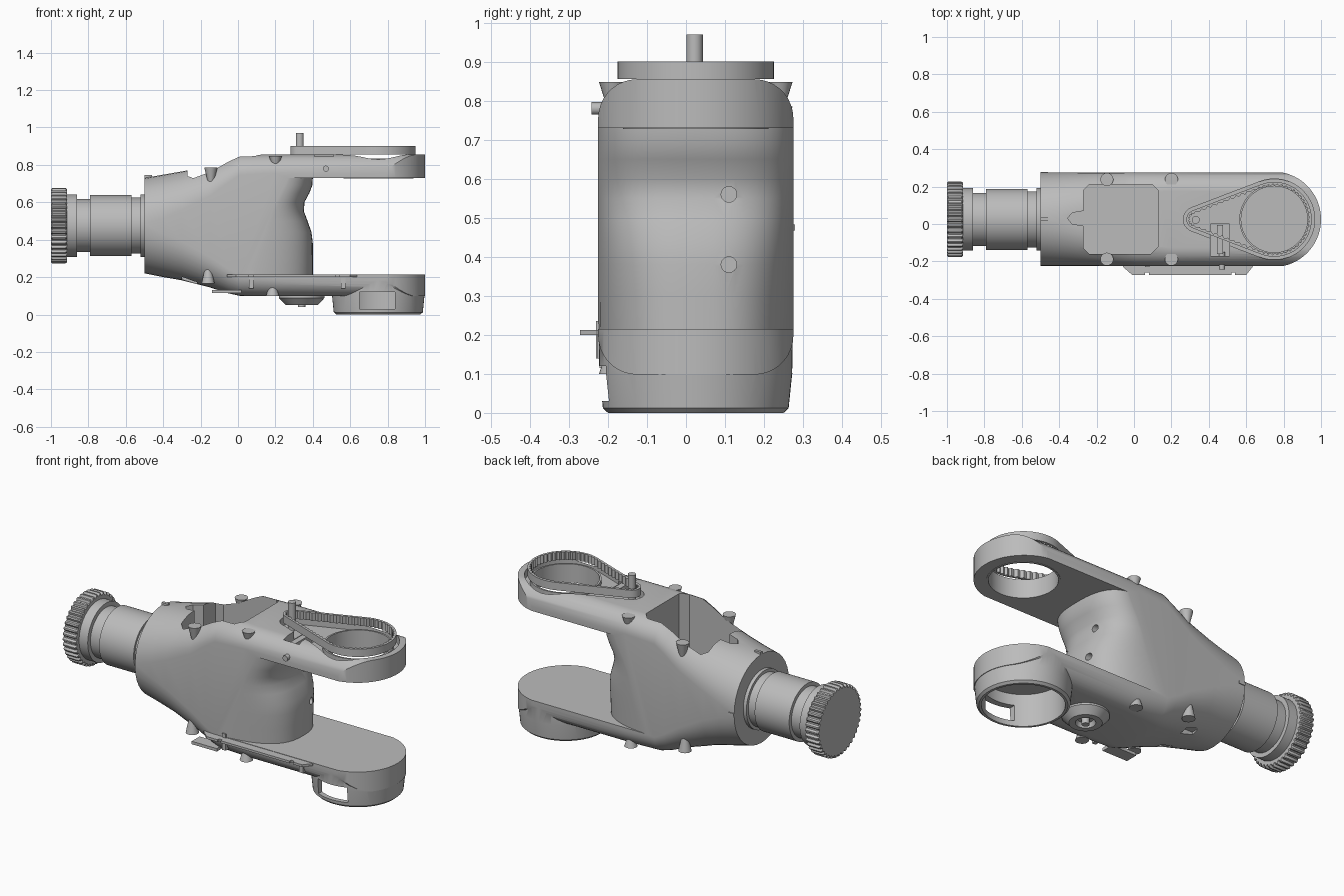
import bpy, bmesh
from math import sin, cos, pi, acos, radians, copysign

if "Cube" in bpy.data.objects:
    bpy.data.objects.remove(bpy.data.objects["Cube"])

YC = 0.025      # centre line of the link in y
ZC = 0.475      # axis height of the shaft
grey = bpy.data.materials.new("cast_grey")
grey.use_nodes = True
grey.diffuse_color = (0.5, 0.5, 0.5, 1)
grey.node_tree.nodes["Principled BSDF"].inputs["Base Color"].default_value = (0.5, 0.5, 0.5, 1)


def loft(name, rings, closed=False):
    """Skin equal-length rings of points; cap both ends unless closed."""
    bm = bmesh.new()
    vs = [[bm.verts.new(p) for p in ring] for ring in rings]
    n = len(vs[0])
    pairs = list(zip(vs, vs[1:])) + ([(vs[-1], vs[0])] if closed else [])
    for a, b in pairs:
        for i in range(n):
            j = (i + 1) % n
            bm.faces.new((a[i], a[j], b[j], b[i]))
    if not closed:
        bm.faces.new(vs[0])
        bm.faces.new(vs[-1])
    bmesh.ops.recalc_face_normals(bm, faces=bm.faces)
    me = bpy.data.meshes.new(name)
    bm.to_mesh(me)
    bm.free()
    me.materials.append(grey)
    ob = bpy.data.objects.new(name, me)
    bpy.context.collection.objects.link(ob)
    smooth(ob)
    return ob


def smooth(ob):
    ob.data.shade_smooth()
    ob.data.set_sharp_from_angle(angle=radians(30))


def circle(axis, c, r, n=48):
    """Ring of points round a coordinate axis."""
    pts = []
    for i in range(n):
        u, v = r * cos(2 * pi * i / n), r * sin(2 * pi * i / n)
        d = {"x": (0, u, v), "y": (u, 0, v), "z": (u, v, 0)}[axis]
        pts.append(tuple(a + b for a, b in zip(c, d)))
    return pts


def lathe(name, axis, c, profile, n=48, closed=False):
    """Turned part: profile holds (position along axis, radius)."""
    k = "xyz".index(axis)
    rings = []
    for p, r in profile:
        o = list(c)
        o[k] = p
        rings.append(circle(axis, o, r, n))
    return loft(name, rings, closed)


def prism(name, pts, z0, z1):
    return loft(name, [[(x, y, z) for x, y in pts] for z in (z0, z1)])


def box(name, x0, x1, y0, y1, z0, z1):
    return prism(name, [(x0, y0), (x1, y0), (x1, y1), (x0, y1)], z0, z1)


def combine(ob, tool, op="DIFFERENCE"):
    """Apply a boolean and discard the tool."""
    m = ob.modifiers.new("bool", "BOOLEAN")
    m.operation, m.object, m.solver = op, tool, "EXACT"
    dg = bpy.context.evaluated_depsgraph_get()
    dg.update()
    me = bpy.data.meshes.new_from_object(ob.evaluated_get(dg))
    ob.modifiers.clear()
    ob.data = me
    bpy.data.objects.remove(tool)


def section(x, z0, z1, r, hw=0.25, n=10):
    """Rounded rectangle across the link."""
    pts = []
    for k, (sy, sz) in enumerate(((1, 1), (-1, 1), (-1, -1), (1, -1))):
        cy, cz = YC + sy * (hw - r), (z1 - r if sz > 0 else z0 + r)
        for i in range(n):
            a = (k + i / (n - 1) * 0.98 + 0.01) * pi / 2
            pts.append((x, cy + r * cos(a), cz + r * sin(a)))
    return pts


# Cast body: circular at the flange, boxy at the fork
body = loft("fork_body", [section(*s) for s in (
    (-0.5, 0.22, 0.73, 0.249), (-0.4, 0.2, 0.748, 0.235), (-0.3, 0.183, 0.765, 0.21),
    (-0.15, 0.145, 0.795, 0.165), (-0.05, 0.113, 0.835, 0.13), (0.01, 0.1, 0.855, 0.11),
    (0.2, 0.098, 0.855, 0.1), (1.1, 0.098, 0.855, 0.1))])

# Round fork ends in plan
end = [(0.745 + 0.255 * sin(pi * i / 40), YC - 0.255 * cos(pi * i / 40)) for i in range(41)]
combine(body, prism("plan", [(-0.6, YC + 0.255), (-0.6, YC - 0.255)] + end, -0.1, 1), "INTERSECT")

# Gap between the arms, with a rounded, waisted column behind it
gap = []
for z, reach in ((0.215, 0.4), (0.3, 0.4), (0.38, 0.4), (0.44, 0.393), (0.5, 0.372),
                 (0.55, 0.353), (0.6, 0.355), (0.65, 0.382), (0.69, 0.397), (0.73, 0.4)):
    root = -0.05 + 0.28 * (z - 0.215) / 0.515
    ring = [(1.3, YC + 0.35, z), (1.3, YC - 0.35, z), (root, YC - 0.35, z)]
    for i in range(33):
        t = -pi / 2 + pi * i / 32
        ring.append((root + (reach - root) * max(cos(t), 0) ** 0.75,
                     YC + 0.252 * copysign(abs(sin(t)) ** 0.75, t), z))
    gap.append(ring + [(root, YC + 0.35, z)])
combine(body, loft("gap", gap))

# Hollow bearing cup under the lower arm, with a front window
cup_at = (0.75, YC, 0)
combine(body, lathe("cup", "z", cup_at, [(0, 0.225), (0.012, 0.238), (0.1, 0.247), (0.205, 0.249)], 64), "UNION")
combine(body, lathe("cup_bore", "z", cup_at, [(-0.1, 0.212), (0.185, 0.212)], 64))
combine(body, box("cup_window", 0.65, 0.84, -0.35, -0.1, 0.03, 0.12))

# Access window and cavity in the top of the body
combine(body, prism("access_window", [
    (-0.24, -0.16), (0.09, -0.16), (0.13, -0.12), (0.13, 0.18), (0.1, 0.21), (-0.24, 0.21),
    (-0.27, 0.18), (-0.27, 0.07), (-0.33, 0.06), (-0.355, 0.03), (-0.33, 0), (-0.27, -0.01),
    (-0.27, -0.13)], 0.3, 1))

# Belt path: tangent loop round a big and a small pulley
BIG, SMALL = 0.75, 0.33
TANGENT = acos(-0.15 / (BIG - SMALL))


def belt_path(d):
    def arc(cx, r, a0, a1, n):
        return [(cx + r * cos(a0 + (a1 - a0) * i / n), YC + r * sin(a0 + (a1 - a0) * i / n)) for i in range(n + 1)]

    def line(p, q, n=24):
        return [tuple(a + (b - a) * i / n for a, b in zip(p, q)) for i in range(1, n)]
    big = arc(BIG, 0.2 + d, -TANGENT, TANGENT, 60)
    small = arc(SMALL, 0.05 + d, TANGENT, 2 * pi - TANGENT, 12)
    return big + line(big[-1], small[0]) + small + line(small[-1], big[0])


# Belt pocket, bearing bore and tensioner slot in the upper arm
combine(body, prism("belt_pocket", belt_path(0.016), 0.81, 1))
combine(body, lathe("arm_bore", "z", cup_at, [(0.6, 0.185), (0.95, 0.185)], 64))
combine(body, box("tensioner_slot", 0.41, 0.51, -0.17, 0, 0.775, 0.95))

# Two screw holes in the column, small slots near the flange
for z in (0.56, 0.38):
    combine(body, lathe("hole", "x", (0, 0.11, z), [(0.26, 0.02), (0.5, 0.02)], 24))
for y in (-0.1, 0.1):
    combine(body, box("slot", -0.3, -0.22, y, y + 0.05, 0.1, 0.2))
smooth(body)

# Toothed belt
outer = belt_path(0)
inner = [p if i % 2 else q for i, (p, q) in enumerate(zip(belt_path(-0.01), belt_path(-0.02)))]
loft("toothed_belt", [[(x, y, z) for x, y in loop] for loop, z in
                      ((outer, 0.855), (outer, 0.9), (inner, 0.9), (inner, 0.855))], True)
lathe("motor_pin", "z", (SMALL, 0.022, 0), [(0.78, 0.021), (0.97, 0.021)], 24)
lathe("bearing_ring", "z", cup_at, [(0.728, 0.187), (0.835, 0.187), (0.835, 0.177), (0.728, 0.177)], 64, True)
box("tensioner_block", 0.443, 0.477, -0.16, -0.005, 0.77, 0.835)
lathe("tensioner_screw", "y", (0.47, 0, 0.78), [(-0.242, 0.016), (-0.15, 0.016)], 20)

# Stepped shaft and knurled end knob
lathe("stepped_shaft", "x", (0, YC, ZC), [
    (-0.93, 0.167), (-0.86, 0.167), (-0.86, 0.142), (-0.79, 0.142), (-0.79, 0.163), (-0.57, 0.163),
    (-0.57, 0.15), (-0.52, 0.15), (-0.52, 0.167), (-0.49, 0.167)], 64)


def teeth(x, r):
    ring = circle("x", (0, 0, 0), 1, 160)
    return [(x, YC + y * (r if i % 4 < 2 else r - 0.011), ZC + z * (r if i % 4 < 2 else r - 0.011))
            for i, (_, y, z) in enumerate(ring)]


loft("knurled_knob", [teeth(-1, 0.196), teeth(-0.992, 0.202), teeth(-0.923, 0.202), teeth(-0.915, 0.196)])

# Tapered screw bosses along the shoulders
for side in (-1, 1):
    y = YC + side * 0.213
    for x, z0, z1 in ((0.2, 0.775, 0.848), (-0.145, 0.69, 0.785), (0.185, 0.17, 0.1), (-0.16, 0.27, 0.165)):
        lathe("screw_boss", "z", (x, y, 0), [(z0, 0.012), (z1, 0.035)], 20)

# Conical hub under the lower arm
hub = (0.34, YC, 0)
lathe("hub_cone", "z", hub, [(0.11, 0.122), (0.088, 0.122), (0.05, 0.085), (0.05, 0.052), (0.075, 0.042)])
lathe("hub_screw", "z", hub, [(0.1, 0.02), (0.04, 0.02)], 20)

# Thin front ledge with two notches, and small clips and ribs
prism("front_ledge", [(-0.06, -0.2), (-0.06, -0.228), (-0.01, -0.272), (0.06, -0.272), (0.06, -0.258),
                      (0.08, -0.258), (0.08, -0.272), (0.52, -0.272), (0.52, -0.258), (0.54, -0.258),
                      (0.54, -0.272), (0.6, -0.272), (0.635, -0.228), (0.635, -0.2)], 0.2, 0.213)
box("front_rib", 0.06, 0.083, -0.231, -0.2, 0.14, 0.235)
box("front_rib_rear", 0.55, 0.575, -0.228, -0.2, 0.14, 0.213)
box("lower_clip", -0.14, 0.02, -0.222, -0.15, 0.115, 0.132)
box("top_clip", -0.5, -0.46, 0.018, 0.034, 0.72, 0.745)
box("side_clip", -0.5, -0.46, 0.262, 0.279, 0.467, 0.483)
